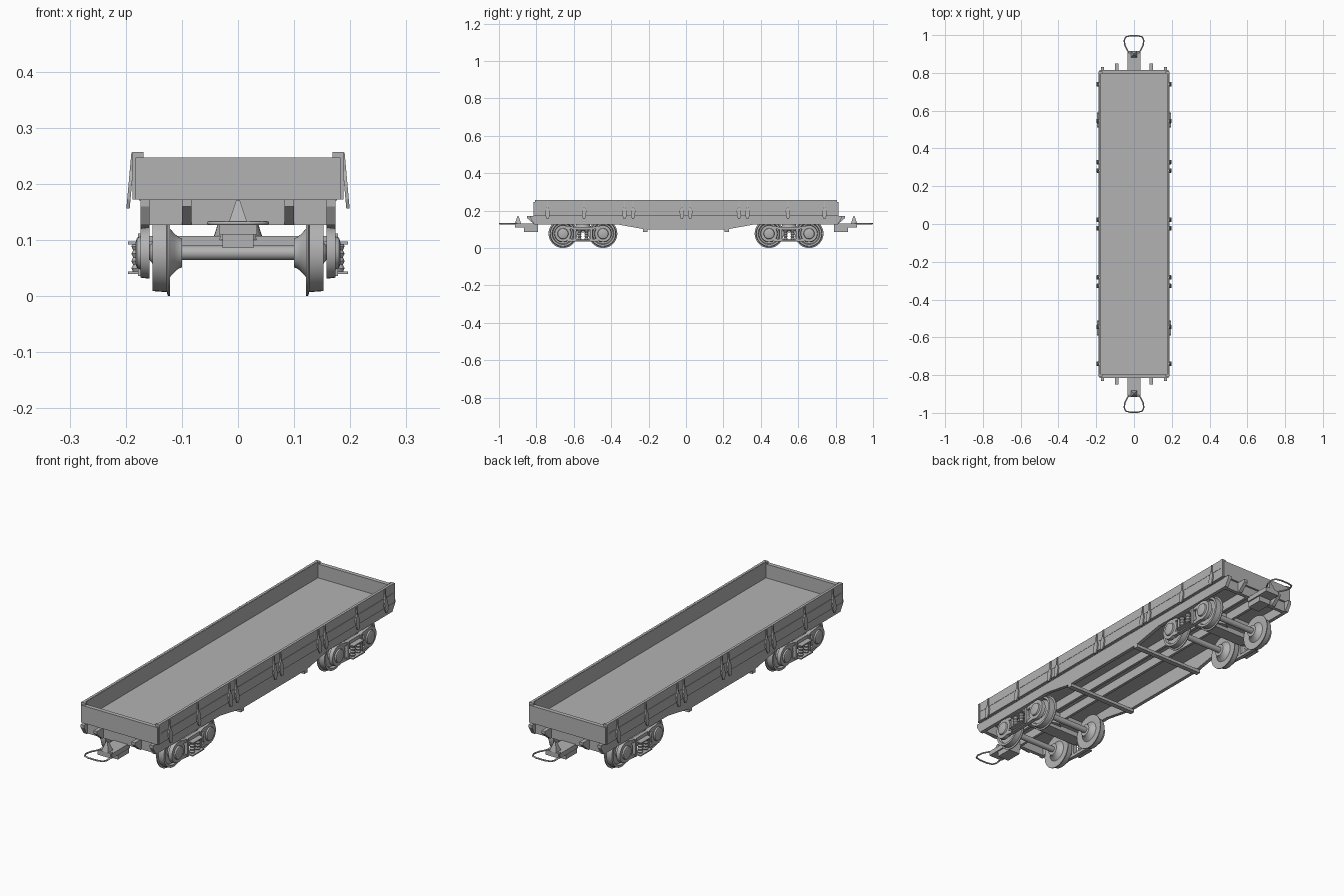
import bpy, bmesh
from math import sin, cos, pi
from mathutils import Matrix, Vector

cube = bpy.data.objects.get("Cube")
if cube:
    bpy.data.objects.remove(cube)

grey = bpy.data.materials.new("wagon grey")
grey.use_nodes = True
colour = (0.45, 0.45, 0.45, 1)
grey.diffuse_color = colour
grey.node_tree.nodes["Principled BSDF"].inputs["Base Color"].default_value = colour


def finish(name, bm, smooth=False):
    bmesh.ops.recalc_face_normals(bm, faces=bm.faces)
    mesh = bpy.data.meshes.new(name)
    bm.to_mesh(mesh)
    bm.free()
    mesh.materials.append(grey)
    ob = bpy.data.objects.new(name, mesh)
    bpy.context.collection.objects.link(ob)
    if smooth:
        select(ob)
        bpy.ops.object.shade_smooth_by_angle(angle=0.6)
    return ob


def select(ob):
    bpy.ops.object.select_all(action="DESELECT")
    ob.select_set(True)
    bpy.context.view_layer.objects.active = ob


def place(axis, t, a, b):
    return Vector({"x": (t, a, b), "y": (a, t, b), "z": (a, b, t)}[axis])


def prism(name, points, axis, lo, hi):
    """Extrude a flat outline along an axis."""
    bm = bmesh.new()
    rings = [[bm.verts.new(place(axis, t, a, b)) for a, b in points] for t in (lo, hi)]
    n = len(points)
    for ring in rings:
        bm.faces.new(ring)
    for i in range(n):
        j = (i + 1) % n
        bm.faces.new((rings[0][i], rings[0][j], rings[1][j], rings[1][i]))
    return finish(name, bm)


def box(name, x0, x1, y0, y1, z0, z1):
    return prism(name, [(x0, y0), (x1, y0), (x1, y1), (x0, y1)], "z", z0, z1)


def lathe(name, profile, axis, centre, sides=32):
    """Turn (position, radius) pairs about an axis through the centre."""
    bm = bmesh.new()
    rings = []
    for t, r in profile:
        rings.append([bm.verts.new(Vector(centre) + place(
            axis, t, r * cos(2 * pi * i / sides), r * sin(2 * pi * i / sides)))
            for i in range(sides)])
    for p, q in zip(rings, rings[1:]):
        for i in range(sides):
            j = (i + 1) % sides
            bm.faces.new((p[i], p[j], q[j], q[i]))
    bm.faces.new(rings[0])
    bm.faces.new(rings[-1])
    return finish(name, bm, True)


# Open body
box("floor", -0.176, 0.176, -0.80, 0.80, 0.170, 0.187)
for s in (-1, 1):
    box("end_board", -0.183, 0.183, s * 0.797, s * 0.815, 0.172, 0.247)
    box("side_board_lower", s * 0.176, s * 0.187, -0.803, 0.803, 0.172, 0.215)
    box("side_board_upper", s * 0.176, s * 0.1865, -0.803, 0.803, 0.2165, 0.257)
    box("side_board_backing", s * 0.174, s * 0.185, -0.803, 0.803, 0.172, 0.256)
    for e in (-1, 1):
        box("corner_post", s * 0.168, s * 0.188, e * 0.797, e * 0.808, 0.172, 0.257)

# Hinge straps, leaning out towards the bottom
hinge = [(0.003, 0.256), (0.003, 0.222), (0.012, 0.2), (0.011, 0.172), (0.005, 0.156)]
outline = hinge + [(-y, z) for y, z in reversed(hinge)]
for s in (-1, 1):
    for y in (-0.74, -0.545, -0.328, -0.283, -0.022, 0.022, 0.283, 0.328, 0.545, 0.74):
        strap = prism("hinge_strap", [(y + a, z) for a, z in outline], "x", s * 0.184, s * 0.190)
        for v in strap.data.vertices:
            v.co.x += s * (0.256 - v.co.z) * 0.09

# Underframe
half = [(0.80, 0.172), (0.80, 0.127), (0.37, 0.127), (0.22, 0.10)]
sole = half + [(-y, z) for y, z in reversed(half)]
for s in (-1, 1):
    prism("sole_bar", sole, "x", s * 0.158, s * 0.174)
    box("centre_sill", s * 0.030, s * 0.042, -0.80, 0.80, 0.130, 0.172)
    box("headstock", -0.174, 0.174, s * 0.79, s * 0.806, 0.127, 0.172)
    box("cross_bar", -0.174, 0.174, s * 0.207, s * 0.229, 0.087, 0.101)
    # Tapered end brackets
    for x0, x1, reach in ((0.083, 0.100, 0.85), (0.158, 0.174, 0.832)):
        for m in (-1, 1):
            prism("end_bracket", [(s * 0.80, 0.172), (s * reach, 0.172), (s * reach, 0.160),
                                  (s * 0.812, 0.127), (s * 0.80, 0.127)], "x", m * x0, m * x1)

# Couplers
for s in (-1, 1):
    box("coupler_mount", -0.028, 0.028, s * 0.79, s * 0.865, 0.086, 0.112)
    box("coupler_bar", -0.034, 0.034, s * 0.79, s * 0.915, 0.110, 0.131)
    bm = bmesh.new()
    bmesh.ops.create_cone(bm, cap_ends=True, segments=4, radius1=0.024, radius2=0.005, depth=0.04,
                          matrix=Matrix.Translation((0, s * 0.898, 0.150)) @ Matrix.Rotation(pi / 4, 4, "Z"))
    finish("coupler_hook", bm)

    curve = bpy.data.curves.new("coupling_loop", "CURVE")
    curve.dimensions = "3D"
    curve.bevel_depth = 0.0035
    curve.bevel_resolution = 2
    path = [(0.027, 0.905), (0.048, 0.945), (0.052, 0.972), (0.044, 0.99), (0.02, 0.9965)]
    path += [(-x, y) for x, y in reversed(path)]
    spline = curve.splines.new("POLY")
    spline.points.add(len(path) - 1)
    for p, (x, y) in zip(spline.points, path):
        p.co = (x, s * y, 0.130, 1)
    spline.use_cyclic_u = True
    curve.materials.append(grey)
    loop = bpy.data.objects.new("coupling_loop", curve)
    bpy.context.collection.objects.link(loop)
    select(loop)
    bpy.ops.object.convert(target="MESH")

# Bogies
AXLE = 0.077
wheel = [(0.100, 0.012), (0.100, 0.026), (0.106, 0.028), (0.113, 0.034), (0.123, 0.045),
         (0.121, 0.066), (0.121, 0.077), (0.125, 0.077), (0.127, 0.070), (0.152, 0.068),
         (0.152, 0.058), (0.142, 0.054), (0.140, 0.028), (0.150, 0.022), (0.158, 0.012)]
for e in (-1, 1):
    yc = e * 0.551
    box("bolster", -0.158, 0.158, yc - 0.03, yc + 0.03, 0.084, 0.107)
    lathe("pivot", [(0.100, 0.045), (0.132, 0.035)], "z", (0, yc, 0))
    box("body_bolster", -0.158, 0.158, yc - 0.025, yc + 0.025, 0.130, 0.171)
    for d in (-1, 1):
        y = yc + d * 0.107
        lathe("axle", [(-0.165, 0.013), (0.165, 0.013)], "x", (0, y, AXLE), 20)
        for s in (-1, 1):
            lathe("wheel", [(s * t, r) for t, r in wheel], "x", (0, y, AXLE), 40)
            lathe("axle_frame", [(s * 0.158, 0.046), (s * 0.174, 0.044)], "x", (0, y, AXLE))
            lathe("axle_box", [(s * 0.172, 0.030), (s * 0.180, 0.027), (s * 0.183, 0.018)],
                  "x", (0, y, AXLE), 24)
    for s in (-1, 1):
        # Side frame: bars joining the axle frames
        top = [(0.110, 0.100), (0.085, 0.119), (0.045, 0.112)]
        top += [(-y, z) for y, z in reversed(top)]
        low = [(y, z - 0.014) for y, z in reversed(top)]
        prism("top_bar", [(yc + y, z) for y, z in top + low], "x", s * 0.158, s * 0.174)
        bottom = [(0.100, 0.058), (0.052, 0.047), (0.052, 0.034), (0.100, 0.038)]
        # The lower edge returns across the middle
        bottom = bottom[:2] + [(-y, z) for y, z in bottom[1::-1]] \
            + [(-y, z) for y, z in bottom[:1:-1]] + bottom[2:]
        prism("bottom_bar", [(yc + y, z) for y, z in bottom], "x", s * 0.158, s * 0.174)
        for d in (-1, 1):
            y = yc + d * 0.044
            box("frame_column", s * 0.158, s * 0.178, y - 0.006, y + 0.006, 0.036, 0.112)
            # Ribbed springs
            ribs = [(0.043 + 0.0065 * i, 0.011 if i % 2 else 0.008) for i in range(9)]
            lathe("spring", ribs, "z", (s * 0.179, yc + d * 0.019, 0), 16)
        box("spring_seat", s * 0.158, s * 0.196, yc - 0.040, yc + 0.040, 0.039, 0.044)
        box("spring_cap", s * 0.150, s * 0.196, yc - 0.036, yc + 0.036, 0.092, 0.097)
